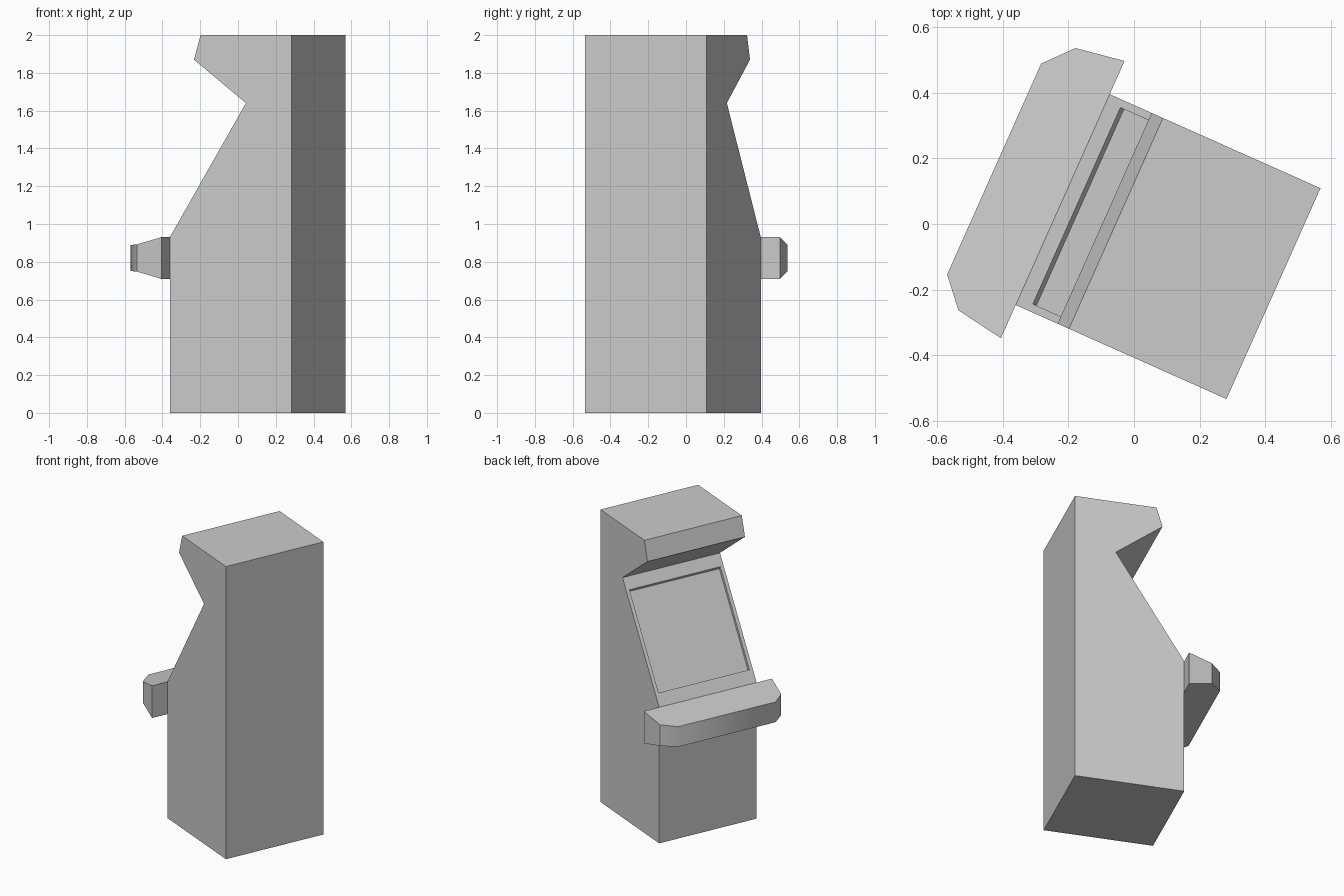
import bpy, bmesh, math
from mathutils import Vector

if "Cube" in bpy.data.objects:
    bpy.data.objects.remove(bpy.data.objects["Cube"], do_unlink=True)

HALF = 0.352            # half the width and depth of the cabinet
ORIGIN = (0.104, -0.069, 0)
TURN = math.radians(-114.03)

grey = bpy.data.materials.new("plain_grey")
grey.use_nodes = True
GREY = (0.6, 0.6, 0.6, 1)
grey.diffuse_color = GREY
grey.node_tree.nodes["Principled BSDF"].inputs["Base Color"].default_value = GREY


def finish(bm, name):
    """Turn a bmesh, built facing -y, into a turned object."""
    bmesh.ops.recalc_face_normals(bm, faces=bm.faces)
    mesh = bpy.data.meshes.new(name)
    bm.to_mesh(mesh)
    bm.free()
    mesh.materials.append(grey)
    obj = bpy.data.objects.new(name, mesh)
    obj.location = ORIGIN
    obj.rotation_euler.z = TURN
    bpy.context.collection.objects.link(obj)
    return obj


def loft(bm, ring_a, ring_b):
    """Join two matching outlines into a closed solid."""
    a = [bm.verts.new(p) for p in ring_a]
    b = [bm.verts.new(p) for p in ring_b]
    bm.faces.new(a)
    bm.faces.new(b)
    n = len(a)
    return [bm.faces.new((a[i], a[(i + 1) % n], b[(i + 1) % n], b[i])) for i in range(n)]


# Cabinet: side profile as (distance forward of centre, height)
profile = [(-HALF, 0), (HALF, 0), (HALF, 0.93), (-0.089, 1.64),
           (0.212, 1.87), (0.174, 2), (-HALF, 2)]
bm = bmesh.new()
sides = loft(bm, *[[(x, -u, z) for u, z in profile] for x in (-HALF, HALF)])
bmesh.ops.recalc_face_normals(bm, faces=bm.faces)

# Screen: inset in the sloping panel and sunk a little
screen = sides[2]
low, high = (Vector((0, -u, z)) for u, z in profile[2:4])
bmesh.ops.inset_region(bm, faces=[screen], thickness=0.034)
middle = screen.calc_center_median().z
for v in screen.verts:
    edge = low.lerp(high, 0.105 if v.co.z < middle else 0.9)
    v.co.y, v.co.z = edge.y, edge.z
sunk = bmesh.ops.extrude_discrete_faces(bm, faces=[screen])["faces"][0]
bmesh.ops.translate(bm, verts=sunk.verts, vec=(0, 0.012, -0.018))
finish(bm, "cabinet")

# Control shelf: half outline as (half width, forward, half height)
half = [(0.463, 0.352, 0.11), (0.438, 0.505, 0.072), (0.352, 0.581, 0.069)]
outline = half + [(-x, u, h) for x, u, h in reversed(half)]
bm = bmesh.new()
rings = [[(x, -u, 0.82 + s * h) for x, u, h in outline] for s in (1, -1)]
walls = loft(bm, *rings)

# Smooth only the rounded front of the shelf
front = walls[1:4]
for f in front:
    f.smooth = True
for e in bm.edges:
    e.smooth = all(f in front for f in e.link_faces)
finish(bm, "control_shelf")
